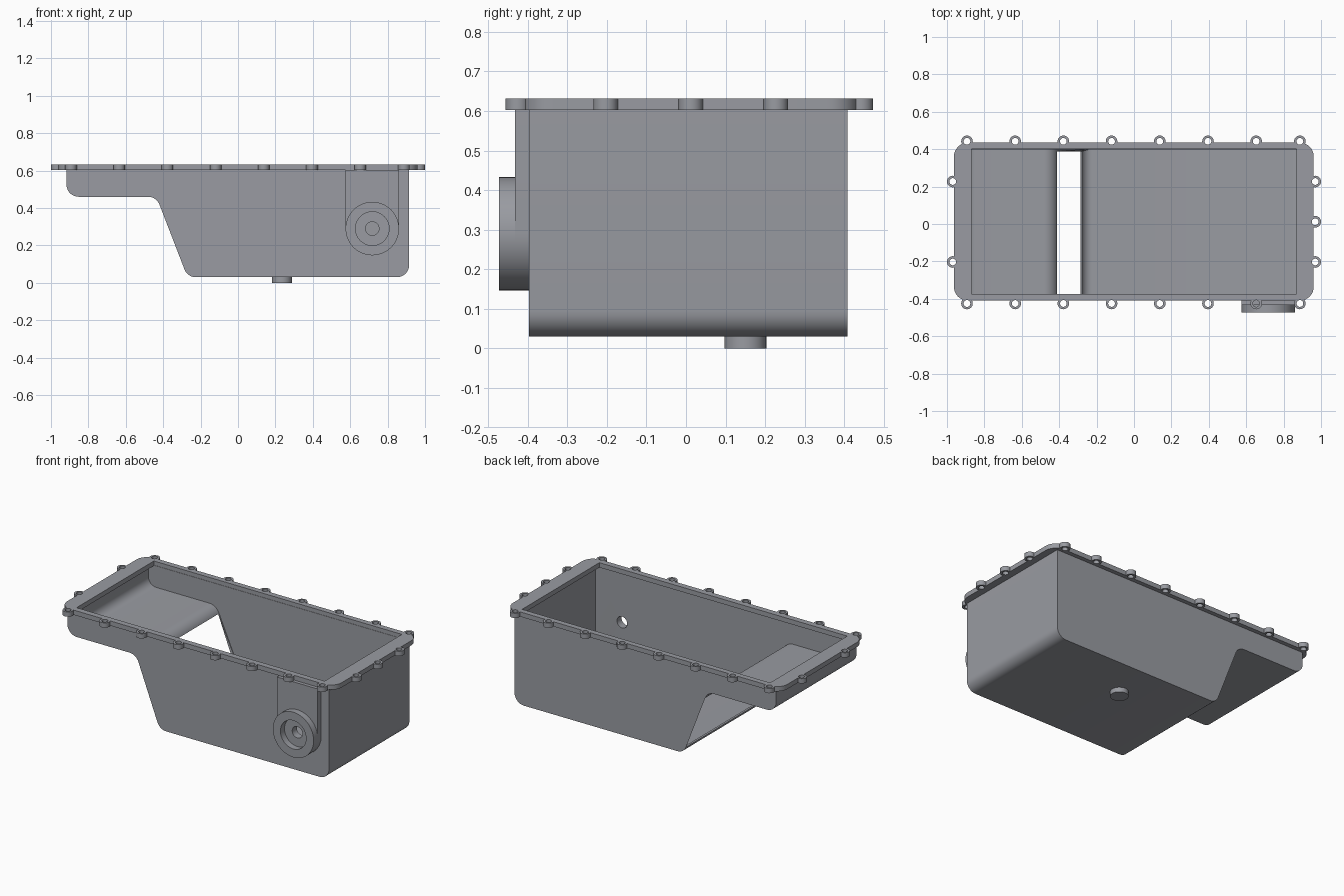
import bpy, bmesh, math
from mathutils import Vector, Matrix

if "Cube" in bpy.data.objects:
    bpy.data.objects.remove(bpy.data.objects["Cube"])

metal = bpy.data.materials.new("grey metal")
metal.diffuse_color = (0.32, 0.33, 0.36, 1)
metal.use_nodes = True
metal.node_tree.nodes["Principled BSDF"].inputs["Base Color"].default_value = metal.diffuse_color
FLANGE_Z, TOP_Z = 0.602, 0.632
PORT_X, PORT_Z = 0.718, 0.29


def make(name, bm):
    bmesh.ops.recalc_face_normals(bm, faces=bm.faces)
    me = bpy.data.meshes.new(name)
    bm.to_mesh(me)
    bm.free()
    ob = bpy.data.objects.new(name, me)
    bpy.context.collection.objects.link(ob)
    me.materials.append(metal)
    return ob


def activate(ob):
    bpy.ops.object.select_all(action='DESELECT')
    ob.select_set(True)
    bpy.context.view_layer.objects.active = ob


def smooth(ob):
    activate(ob)
    bpy.ops.object.shade_smooth_by_angle(angle=math.radians(30))


def fillet(points, n=8):
    """Round each (x, y, radius) corner of an open or closed chain."""
    out = []
    for i, (x, y, r) in enumerate(points):
        c = Vector((x, y))
        if r == 0:
            out.append(c)
            continue
        a = (Vector(points[i - 1][:2]) - c).normalized()
        b = (Vector(points[(i + 1) % len(points)][:2]) - c).normalized()
        half = a.angle(b) / 2
        centre = c + (a + b).normalized() * (r / math.sin(half))
        t = r / math.tan(half)
        u, v = c + a * t - centre, c + b * t - centre
        ang = u.angle_signed(v)
        for k in range(n + 1):
            out.append(centre + Matrix.Rotation(-ang * k / n, 2) @ u)
    return out


def prism(name, pts, place, depth):
    """Extrude an outline; place maps outline coordinates to space."""
    bm = bmesh.new()
    f = bm.faces.new([bm.verts.new(place(p)) for p in pts])
    g = bmesh.ops.extrude_face_region(bm, geom=[f])
    bmesh.ops.translate(bm, vec=depth, verts=[v for v in g['geom'] if isinstance(v, bmesh.types.BMVert)])
    return make(name, bm)


def circle(cx, cy, r, n=32):
    return [Vector((cx + r * math.cos(2 * math.pi * k / n), cy + r * math.sin(2 * math.pi * k / n))) for k in range(n)]


def cylinders(name, centres, r, z0, z1, n=24):
    bm = bmesh.new()
    for x, y in centres:
        bmesh.ops.create_cone(bm, cap_ends=True, segments=n, radius1=r, radius2=r, depth=z1 - z0,
                              matrix=Matrix.Translation((x, y, (z0 + z1) / 2)))
    return make(name, bm)


def boolean(ob, cutter, op):
    m = ob.modifiers.new("bool", 'BOOLEAN')
    m.object, m.operation, m.solver = cutter, op, 'EXACT'
    activate(ob)
    bpy.ops.object.modifier_apply(modifier=m.name)


def remove(ob):
    bpy.data.objects.remove(ob)


# Stepped pan body: thin sheet with the sloped panel left open
profile = fillet([(-0.917, FLANGE_Z + 0.004, 0), (-0.917, 0.46, 0.065), (-0.436, 0.46, 0.065),
                  (-0.27, 0.03, 0.065), (0.915, 0.03, 0.065), (0.915, FLANGE_Z + 0.004, 0)])
bm = bmesh.new()
front = [bm.verts.new((p.x, -0.397, p.y)) for p in profile]
back = [bm.verts.new((p.x, 0.408, p.y)) for p in profile]
bm.faces.new(front)
bm.faces.new(back[::-1])
for i in range(len(profile) - 1):
    d = profile[i + 1] - profile[i]
    if abs(d.y) > 0.2 and abs(d.x) > 0.05:
        continue
    bm.faces.new((front[i], back[i], back[i + 1], front[i + 1]))
body = make("pan_body", bm)
# orient outward so the wall thickness grows inward
if min(body.data.polygons, key=lambda p: p.center.y).normal.y > 0:
    body.data.flip_normals()
sol = body.modifiers.new("wall", 'SOLIDIFY')
sol.thickness, sol.offset, sol.use_even_offset = 0.01, -1, True
activate(body)
bpy.ops.object.modifier_apply(modifier="wall")

# Rim flange with bolt bosses
flange = prism("rim_flange", fillet([(-0.963, -0.41, 0.075), (0.961, -0.41, 0.075),
                                     (0.961, 0.435, 0.075), (-0.963, 0.435, 0.075)]),
               lambda p: (p.x, p.y, FLANGE_Z), (0, 0, TOP_Z - FLANGE_Z))
opening = prism("opening", [Vector(p) for p in ((-0.869, -0.373), (0.868, -0.373), (0.868, 0.4), (-0.869, 0.4))],
                lambda p: (p.x, p.y, 0.5), (0, 0, 0.3))
xs = [-0.893 + 0.2577 * i for i in range(7)] + [0.887]
bolts = [(x, y) for x in xs for y in (-0.425, 0.442)]
bolts += [(-0.969, 0.227), (-0.969, -0.203), (0.969, 0.227), (0.969, 0.012), (0.969, -0.203)]
bosses = cylinders("bosses", bolts, 0.031, FLANGE_Z, TOP_Z)
holes = cylinders("holes", bolts, 0.018, FLANGE_Z - 0.05, TOP_Z + 0.05)
boolean(flange, opening, 'DIFFERENCE')
boolean(flange, bosses, 'UNION')
boolean(flange, holes, 'DIFFERENCE')
for ob in (opening, bosses, holes):
    remove(ob)

# Port pad: round-bottomed plate on the front wall
R = 0.143
arc = [Vector((PORT_X - R * math.cos(math.pi * k / 24), PORT_Z - R * math.sin(math.pi * k / 24))) for k in range(25)]
pad = prism("port_pad", [Vector((PORT_X - R, FLANGE_Z))] + arc + [Vector((PORT_X + R, FLANGE_Z))],
            lambda p: (p.x, -0.397, p.y), (0, -0.035, 0))

# Through hole in wall and pad
drill = prism("drill", circle(PORT_X, PORT_Z, 0.036), lambda p: (p.x, -0.6, p.y), (0, 0.4, 0))
boolean(body, drill, 'DIFFERENCE')
boolean(pad, drill, 'DIFFERENCE')
remove(drill)

# Port ring: turned section with a stepped recess
section = [(0.036, -0.432), (0.09, -0.432), (0.09, -0.473), (R, -0.473), (R, -0.397), (0.036, -0.397)]
bm = bmesh.new()
N = 48
rings = [[bm.verts.new((PORT_X + r * math.cos(2 * math.pi * k / N), y, PORT_Z + r * math.sin(2 * math.pi * k / N)))
          for k in range(N)] for r, y in section]
for a, b in zip(rings, rings[1:] + rings[:1]):
    for k in range(N):
        bm.faces.new((a[k], a[(k + 1) % N], b[(k + 1) % N], b[k]))
ring = make("port_ring", bm)

# Drain plug under the sump
plug = cylinders("drain_plug", [(0.235, 0.15)], 0.053, 0, 0.032, 32)

for ob in (body, flange, pad, ring, plug):
    smooth(ob)
